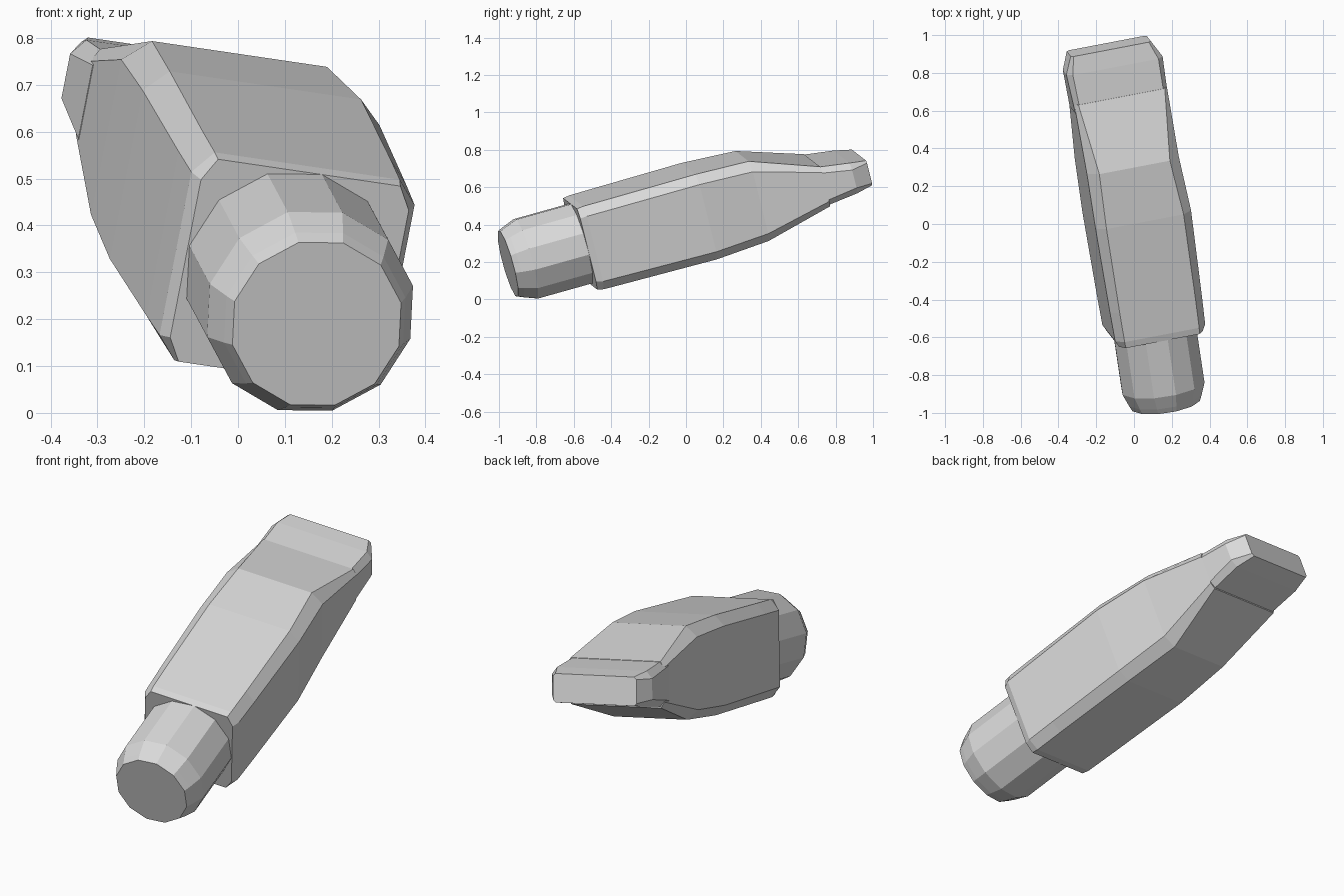
import bpy, bmesh, math
from mathutils import Vector, Matrix

cube = bpy.data.objects.get("Cube")
if cube:
    bpy.data.objects.remove(cube, do_unlink=True)

# Single material
grey = bpy.data.materials.new("light_grey")
grey.use_nodes = True
colour = (0.7, 0.7, 0.7, 1)
grey.diffuse_color = colour
grey.node_tree.nodes["Principled BSDF"].inputs["Base Color"].default_value = colour

# Tilted frame: local x across, local y along the handle, local z up
along = Vector((-0.15, 1, 0.28)).normalized()
across = Vector((0.971, 0.19, -0.142))
across = (across - along * across.dot(along)).normalized()
up = across.cross(along)
frame = Matrix.Translation((0.168, -0.952, 0.19)) @ Matrix((across, along, up)).transposed().to_4x4()


def loft(name, rings):
    """Skin a list of equal-sized rings of (x, y, z) and cap both ends."""
    bm = bmesh.new()
    loops = [[bm.verts.new(frame @ Vector(p)) for p in ring] for ring in rings]
    n = len(loops[0])
    for a, b in zip(loops, loops[1:]):
        for i in range(n):
            j = (i + 1) % n
            bm.faces.new((a[i], a[j], b[j], b[i]))
    bm.faces.new(loops[0])
    bm.faces.new(loops[-1])
    bmesh.ops.recalc_face_normals(bm, faces=bm.faces)
    mesh = bpy.data.meshes.new(name)
    bm.to_mesh(mesh)
    bm.free()
    mesh.materials.append(grey)
    obj = bpy.data.objects.new(name, mesh)
    bpy.context.collection.objects.link(obj)
    return obj


def circle(y, radius, sides=12):
    angles = [math.tau * (i + 0.5) / sides + math.radians(8) for i in range(sides)]
    return [(radius * math.cos(a), y, radius * math.sin(a)) for a in angles]


def octagon(y, flat, side, top, bottom, cut, shift=0):
    """Box section with cut corners; flat is the half width of top and bottom."""
    half = [(flat, bottom), (side, bottom + cut), (side, top - cut), (flat, top)]
    outline = half + [(-x, z) for x, z in reversed(half)]
    return [(x + shift, y, z) for x, z in outline]


# Round end knob with a bevelled front
loft("end_knob", [circle(0, 0.186), circle(0.03, 0.2), circle(0.1, 0.227), circle(0.5, 0.227)])

# Main body with a slightly rounded front, tapering toward the back
loft("body", [octagon(0.405, 0.2, 0.228, 0.225, -0.228, 0.05),
              octagon(0.44, 0.203, 0.245, 0.23, -0.235, 0.05),
              octagon(0.6, 0.206, 0.25, 0.231, -0.237, 0.05),
              octagon(1.07, 0.21, 0.26, 0.234, -0.243, 0.05),
              octagon(1.37, 0.192, 0.25, 0.219, -0.228, 0.05, -0.01),
              octagon(1.73, 0.235, 0.252, 0.095, -0.127, 0.03, -0.004)])

# Wedge tip with cut back corners
loft("wedge_tip", [octagon(1.68, 0.228, 0.252, 0.1, -0.125, 0.03, -0.006),
                   octagon(1.89, 0.233, 0.262, 0.07, -0.1, 0.035, -0.008),
                   octagon(1.985, 0.205, 0.218, 0.052, -0.086, 0.012, -0.015)])
